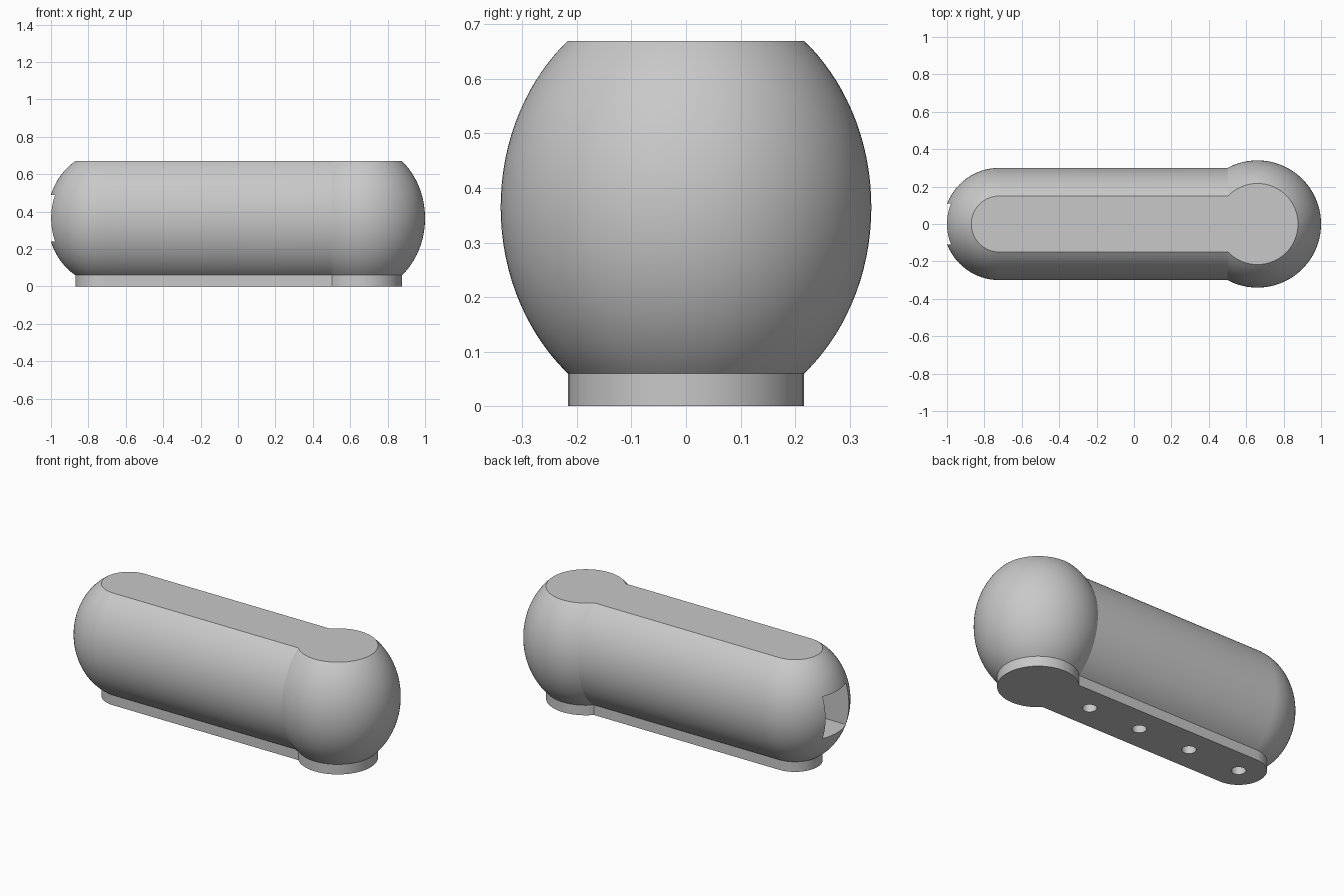
import bpy
import bmesh
from math import pi, sin, cos, asin, sqrt, radians

if "Cube" in bpy.data.objects:
    bpy.data.objects.remove(bpy.data.objects["Cube"])

END_X, BULB_X = -0.72, 0.66          # centres of the plain end and the bulb
BASE_TOP, TOP, MID = 0.06, 0.67, 0.365
TUBE_R, BULB_R = 0.30, 0.34          # widest radii
TUBE_H, BULB_H = 0.352, 0.396        # vertical radii of the elliptical sections

grey = bpy.data.materials.new("light_grey")
grey.use_nodes = True
grey.diffuse_color = (0.58, 0.58, 0.58, 1)
grey.node_tree.nodes["Principled BSDF"].inputs["Base Color"].default_value = (0.58, 0.58, 0.58, 1)


def radii(z):
    """Tube and bulb radius at a height on the swollen body."""
    d = z - MID
    return (TUBE_R * sqrt(1 - (d / TUBE_H) ** 2), BULB_R * sqrt(1 - (d / BULB_H) ** 2))


def outline(tube, bulb):
    """Keyhole outline: round bulb, straight sides, rounded end."""
    reach = pi - asin(tube / bulb)
    pts = []
    for i in range(65):
        a = -reach + 2 * reach * i / 64
        pts.append((BULB_X + bulb * cos(a), bulb * sin(a)))
    for i in range(41):
        a = pi / 2 + pi * i / 40
        pts.append((END_X + tube * cos(a), tube * sin(a)))
    return pts


def make_object(name, bm):
    bmesh.ops.recalc_face_normals(bm, faces=bm.faces)
    mesh = bpy.data.meshes.new(name)
    bm.to_mesh(mesh)
    bm.free()
    mesh.materials.append(grey)
    obj = bpy.data.objects.new(name, mesh)
    bpy.context.collection.objects.link(obj)
    return obj


def loft(name, levels):
    """Stack keyhole outlines given as (z, tube radius, bulb radius)."""
    bm = bmesh.new()
    rings = [[bm.verts.new((x, y, z)) for x, y in outline(t, b)] for z, t, b in levels]
    for low, high in zip(rings, rings[1:]):
        for i in range(len(low)):
            j = (i + 1) % len(low)
            bm.faces.new((low[i], low[j], high[j], high[i]))
    bm.faces.new(rings[0])
    bm.faces.new(rings[-1])
    return make_object(name, bm)


def cut(obj, cutter):
    mod = obj.modifiers.new("cut", 'BOOLEAN')
    mod.operation = 'DIFFERENCE'
    mod.solver = 'EXACT'
    mod.object = cutter
    bpy.ops.object.select_all(action='DESELECT')
    bpy.context.view_layer.objects.active = obj
    obj.select_set(True)
    bpy.ops.object.modifier_apply(modifier=mod.name)


# Swollen body, flat on top and bottom, and the straight-sided base plate
limit = asin((TOP - MID) / TUBE_H)
heights = [MID + TUBE_H * sin(limit * (i / 16 - 1)) for i in range(33)]
body = loft("body", [(z, *radii(z)) for z in heights])
base = loft("base_plate", [(z, *radii(BASE_TOP)) for z in (0, BASE_TOP)])

# Row of round holes in the underside
bm = bmesh.new()
for i in range(4):
    ret = bmesh.ops.create_cone(bm, cap_ends=True, segments=32, radius1=0.039, radius2=0.039, depth=0.4)
    bmesh.ops.translate(bm, verts=ret["verts"], vec=(END_X + 0.342 * i, 0, 0))
hole_cutter = make_object("hole_cutter", bm)

# Rectangular socket in the plain end
bm = bmesh.new()
bmesh.ops.create_cube(bm, size=1)
bmesh.ops.scale(bm, verts=bm.verts, vec=(0.4, 0.22, 0.25))
bmesh.ops.translate(bm, verts=bm.verts, vec=(-1, 0, MID))
socket_cutter = make_object("socket_cutter", bm)

cut(body, hole_cutter)
cut(base, hole_cutter)
cut(body, socket_cutter)
for cutter in (hole_cutter, socket_cutter):
    bpy.data.objects.remove(cutter)

for obj in (body, base):
    bpy.ops.object.select_all(action='DESELECT')
    bpy.context.view_layer.objects.active = obj
    obj.select_set(True)
    bpy.ops.object.shade_smooth_by_angle(angle=radians(20))
